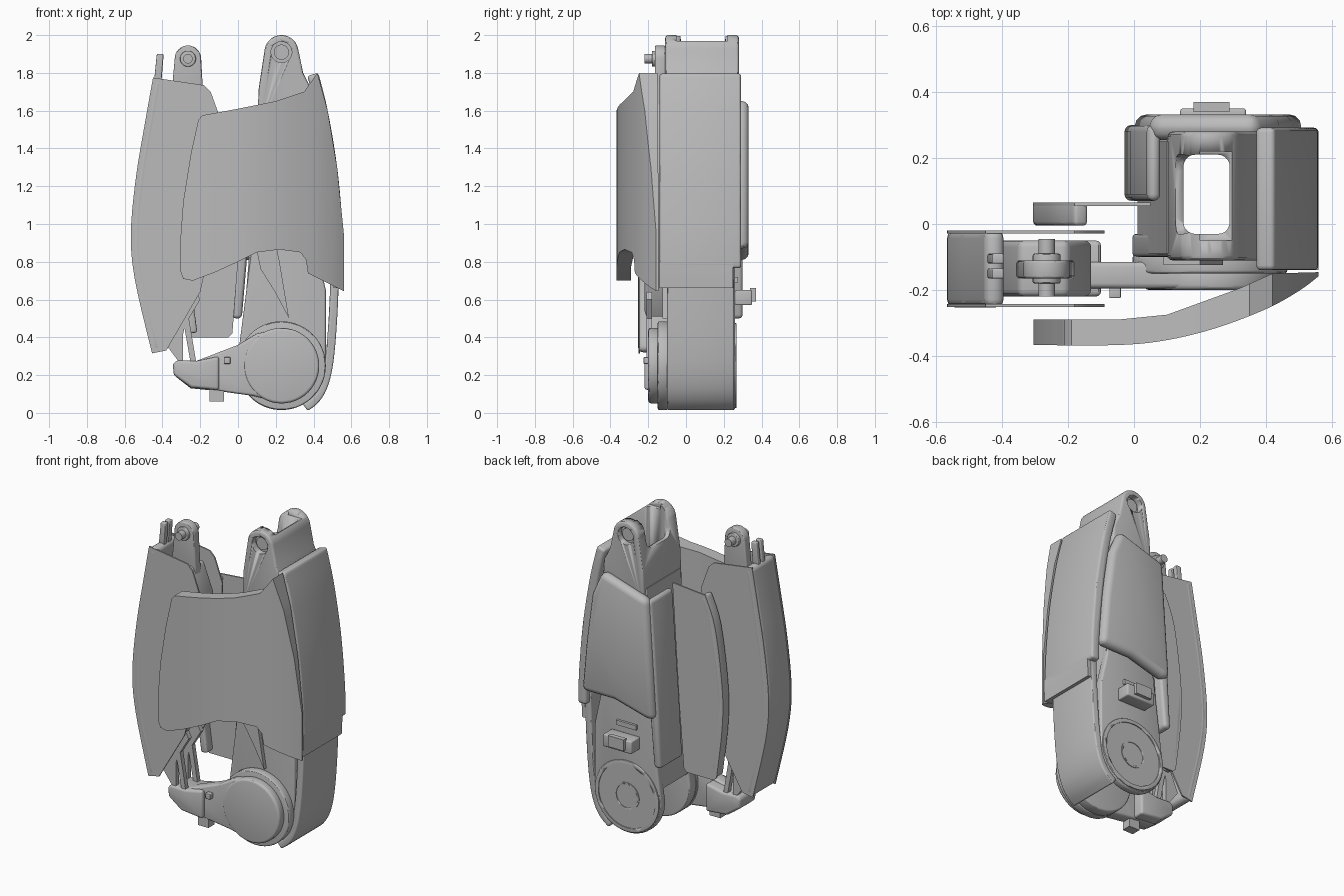
import bpy, bmesh, math
from mathutils import Vector

if "Cube" in bpy.data.objects:
    bpy.data.objects.remove(bpy.data.objects["Cube"], do_unlink=True)

grey = bpy.data.materials.new("plain grey")
grey.use_nodes = True
grey.diffuse_color = (0.5, 0.5, 0.5, 1)
grey.node_tree.nodes["Principled BSDF"].inputs["Base Color"].default_value = (0.5, 0.5, 0.5, 1)


def finish(name, bm, bevel=0, angle=30):
    bmesh.ops.recalc_face_normals(bm, faces=bm.faces)
    mesh = bpy.data.meshes.new(name)
    bm.to_mesh(mesh)
    bm.free()
    ob = bpy.data.objects.new(name, mesh)
    bpy.context.collection.objects.link(ob)
    mesh.materials.append(grey)
    bpy.ops.object.select_all(action='DESELECT')
    ob.select_set(True)
    bpy.context.view_layer.objects.active = ob
    if bevel:
        m = ob.modifiers.new("round", 'BEVEL')
        m.width, m.segments, m.limit_method = bevel, 3, 'ANGLE'
        m.angle_limit = math.radians(40)
        bpy.ops.object.modifier_apply(modifier=m.name)
    bpy.ops.object.shade_smooth_by_angle(angle=math.radians(angle))
    return ob


def prism(name, pts, y0, y1, bevel=0):
    """Outline in x,z pushed along y."""
    bm = bmesh.new()
    face = bm.faces.new([bm.verts.new((x, y0, z)) for x, z in pts])
    new = bmesh.ops.extrude_face_region(bm, geom=[face])["geom"]
    bmesh.ops.translate(bm, vec=(0, y1 - y0, 0),
                        verts=[v for v in new if isinstance(v, bmesh.types.BMVert)])
    return finish(name, bm, bevel)


def box(name, x0, x1, y0, y1, z0, z1, bevel=0):
    return prism(name, [(x0, z0), (x1, z0), (x1, z1), (x0, z1)], y0, y1, bevel)


def arc(cx, cz, r, a0, a1, n=24):
    return [(cx + r * math.cos(math.radians(a0 + (a1 - a0) * i / n)),
             cz + r * math.sin(math.radians(a0 + (a1 - a0) * i / n))) for i in range(n + 1)]


def disc(name, x, z, r, y0, y1, bevel=0):
    return prism(name, arc(x, z, r, 0, 360, 48)[:-1], y0, y1, bevel)


def smooth(pts, n=5):
    """Soft curve through a few points."""
    out = []
    for i in range(len(pts) - 1):
        p = [Vector(pts[min(max(i + k, 0), len(pts) - 1)]) for k in (-1, 0, 1, 2)]
        for s in range(n):
            t = s / n
            out.append(tuple(0.5 * (2 * p[1] + (p[2] - p[0]) * t
                       + (2 * p[0] - 5 * p[1] + 4 * p[2] - p[3]) * t * t
                       + (3 * p[1] - p[0] - 3 * p[2] + p[3]) * t ** 3)))
    return out + [tuple(pts[-1])]


def strip(name, path, thick, y0, y1, bevel=0):
    """Band of given thickness on the left of a path in x,z."""
    inner = []
    for i, p in enumerate(path):
        d = Vector(path[min(i + 1, len(path) - 1)]) - Vector(path[max(i - 1, 0)])
        d.normalize()
        inner.append((p[0] - d.y * thick, p[1] + d.x * thick))
    return prism(name, path + inner[::-1], y0, y1, bevel)


def lerp(table, x):
    for (a, u), (b, v) in zip(table, table[1:]):
        if x <= b:
            return u + (v - u) * (x - a) / (b - a)
    return table[-1][1]


def cut(ob, cutter):
    bpy.context.view_layer.objects.active = ob
    m = ob.modifiers.new("cut", 'BOOLEAN')
    m.operation, m.object, m.solver = 'DIFFERENCE', cutter, 'EXACT'
    bpy.ops.object.modifier_apply(modifier=m.name)
    bpy.data.objects.remove(cutter, do_unlink=True)


# Main arm: hollow column between two rounded plates
cx, cz = 0.23, 0.25
plate = [(0.39, 1.66), (0.1, 1.6), (0.07, 0.85)] + arc(cx, cz, 0.235, 175, 360) + [(0.465, 0.65), (0.42, 0.85)]
prism("arm_front_plate", plate, -0.1, -0.03, 0.012)
prism("arm_back_plate", plate, 0.21, 0.26, 0.012)
prism("arm_inner_wall", [(0.1, 1.6), (0.15, 1.6), (0.13, 0.85), (0.06, 0.4), (0.01, 0.34), (0.04, 0.6), (0.06, 0.85)], -0.09, 0.25)
prism("arm_outer_wall", [(0.3, 1.66), (0.39, 1.66), (0.42, 0.85), (0.45, 0.5), (0.33, 0.5)], -0.09, 0.25)

# Lower joint discs
disc("joint_front_rim", cx, cz, 0.235, -0.15, -0.095, 0.01)
disc("joint_front_cap", cx, cz, 0.2, -0.2, -0.14, 0.015)
back_rim = disc("joint_back_rim", cx, cz, 0.225, 0.25, 0.268, 0.004)
cut(back_rim, disc("cutter", cx, cz, 0.2, 0.262, 0.3))
back_hub = disc("joint_back_hub", cx, cz, 0.085, 0.25, 0.266)
cut(back_hub, disc("cutter", cx, cz, 0.075, 0.258, 0.3))

# Top clevis with square shaft opening, side notch and pivot recesses
clevis = prism("top_clevis", [(0.1, 1.5), (0.4, 1.5), (0.385, 1.72), (0.345, 1.8)]
               + arc(cx, 1.91, 0.09, 10, 175) + [(0.11, 1.72)], -0.11, 0.28, 0.015)
bm = bmesh.new()
bmesh.ops.create_cube(bm, size=1)
for v in bm.verts:
    v.co = (0.22 + v.co.x * 0.14, 0.09 + v.co.y * 0.24, 1.8 + v.co.z)
bmesh.ops.bevel(bm, geom=[e for e in bm.edges if abs(e.verts[0].co.z - e.verts[1].co.z) > 0.5],
                offset=0.035, segments=5, profile=0.5, affect='EDGES')
cut(clevis, finish("cutter", bm))
cut(clevis, box("cutter", 0, 0.2, -0.03, 0.21, 1.82, 2.2, 0.05))
cut(clevis, box("cutter", 0.2, 0.5, -0.05, 0.22, 1.97, 2.2))
for y in (-0.15, 0.24):
    cut(clevis, disc("cutter", cx, 1.91, 0.055, y, y + 0.08))
disc("pivot_front_pin", cx, 1.91, 0.04, -0.085, -0.05)
disc("pivot_back_pin", cx, 1.91, 0.04, 0.22, 0.255)

# Outer side shell, wide above and narrow below
side = smooth([(0.555, 0.66), (0.56, 0.8), (0.553, 1.0), (0.525, 1.3), (0.475, 1.6), (0.425, 1.8)])
strip("side_shell", side[4:], 0.06, -0.14, 0.292, 0.015)
strip("side_shell_step", side[:6], 0.05, -0.14, 0.25)
low = smooth([(0.37, 0.01), (0.43, 0.06), (0.475, 0.14), (0.505, 0.27), (0.525, 0.5), (0.54, 0.85)])
strip("lower_side_shell", low, 0.045, -0.1, 0.255, 0.01)

# Back cover wrapping onto the inner side
prism("back_cover", [(0.05, 1.56), (0.37, 1.66), (0.44, 1.5), (0.48, 1.2), (0.51, 0.87),
                     (0.28, 0.87), (0.06, 0.81), (0.0, 0.81)], 0.255, 0.332, 0.035)
prism("back_cover_flange", [(0.04, 1.55), (0.08, 1.55), (0.05, 0.85), (0.02, 0.5),
                            (-0.03, 0.5), (-0.01, 0.85)], 0.07, 0.3, 0.03)

# Back latch
box("latch_block", 0.14, 0.34, 0.26, 0.35, 0.57, 0.65, 0.008)
box("latch_tongue", 0.18, 0.29, 0.34, 0.37, 0.59, 0.66)
box("latch_base", 0.16, 0.3, 0.255, 0.275, 0.69, 0.72)

# Bowed front cover built from columns
top = [(-0.305, 0.92), (-0.29, 1.12), (-0.25, 1.37), (-0.21, 1.55), (-0.19, 1.575), (0.0, 1.61),
       (0.2, 1.65), (0.35, 1.7), (0.385, 1.75), (0.42, 1.8), (0.475, 1.6), (0.525, 1.3), (0.56, 0.95)]
bottom = [(-0.305, 0.75), (-0.29, 0.71), (-0.24, 0.7), (-0.12, 0.745), (0.0, 0.8), (0.1, 0.85), (0.22, 0.865),
          (0.33, 0.85), (0.36, 0.81), (0.37, 0.74), (0.56, 0.645)]
outer = smooth([(-0.305, -0.367), (-0.05, -0.367), (0.1, -0.352), (0.25, -0.315), (0.4, -0.258), (0.5, -0.203), (0.56, -0.158)])
inner = [(-0.305, -0.29), (-0.05, -0.29), (0.1, -0.275), (0.32, -0.195), (0.42, -0.15), (0.56, -0.146)]
xs = sorted({round(p[0], 3) for p in top + bottom + outer})
bm = bmesh.new()
prev = None
for x in xs:
    yo, yi, zt, zb = lerp(outer, x), lerp(inner, x), lerp(top, x), lerp(bottom, x)
    ring = [bm.verts.new(c) for c in ((x, yo, zb), (x, yo, zt), (x, yi, zt), (x, yi, zb))]
    if prev:
        for i in range(4):
            bm.faces.new((prev[i], prev[i - 1], ring[i - 1], ring[i]))
    else:
        bm.faces.new(ring)
    prev = ring
bm.faces.new(prev)
finish("front_cover", bm)

# Thin rear panel with a thick curved lip
lip = smooth([(-0.18, 1.56), (-0.25, 1.37), (-0.3, 1.0), (-0.3, 0.75), (-0.26, 0.42)])
prism("rear_panel", lip + [(-0.24, 0.4), (-0.05, 0.4), (-0.03, 0.42), (0.0, 0.8), (0.05, 1.58)], 0.055, 0.065)
strip("rear_panel_lip", lip, 0.045, -0.005, 0.065, 0.012)

# Folded second arm: channel cover
edge = smooth([(-0.45, 1.775), (-0.49, 1.55), (-0.54, 1.25), (-0.567, 0.95), (-0.545, 0.7), (-0.455, 0.315)])
sheet = edge + [(-0.38, 0.33), (-0.2, 0.64), (-0.12, 1.0), (-0.09, 1.55), (-0.145, 1.7), (-0.18, 1.735)]
prism("channel_front_sheet", sheet, -0.252, -0.243)
prism("channel_back_sheet", sheet, -0.029, -0.02)
strip("channel_outer_wall", edge, 0.06, -0.253, -0.019, 0.025)

# Second arm core, top eye, bolt and prongs
prism("second_arm_core", [(-0.35, 1.68), (-0.2, 1.68), (-0.13, 1.5), (-0.16, 1.0), (-0.25, 0.65),
                          (-0.33, 0.5), (-0.42, 0.7), (-0.47, 1.0)], -0.22, -0.05, 0.02)
prism("second_arm_eye", [(-0.36, 1.6), (-0.18, 1.6)] + arc(-0.265, 1.875, 0.07, 0, 180), -0.165, -0.11, 0.008)
disc("eye_boss", -0.265, 1.875, 0.042, -0.18, -0.09, 0.005)
disc("eye_bolt", -0.265, 1.875, 0.025, -0.22, -0.045)
for y in (-0.165, -0.12):
    prism("prong", [(-0.45, 1.7), (-0.41, 1.7), (-0.395, 1.88), (-0.395, 1.9), (-0.43, 1.9), (-0.435, 1.85)], y, y + 0.03, 0.005)

# Fork struts between second arm and lower link
for y in (-0.21, -0.09):
    prism("fork_outer_leg", [(-0.38, 0.36), (-0.3, 0.55), (-0.26, 0.55), (-0.29, 0.42), (-0.29, 0.24)], y, y + 0.03)
    prism("fork_inner_leg", [(-0.31, 0.6), (-0.22, 0.64), (-0.2, 0.6), (-0.26, 0.5), (-0.22, 0.26), (-0.25, 0.26)], y, y + 0.03)

# Lower link reaching from joint to fork
prism("lower_link", [(0.2, 0.06), (0.08, 0.09), (-0.1, 0.115), (-0.25, 0.13), (-0.34, 0.2), (-0.345, 0.26),
                     (-0.32, 0.28), (-0.22, 0.275), (0.0, 0.36), (0.1, 0.42), (0.2, 0.44)], -0.195, -0.115, 0.015)
prism("link_end", [(-0.25, 0.135), (-0.34, 0.2), (-0.345, 0.26), (-0.32, 0.28), (-0.22, 0.275), (-0.1, 0.3), (-0.1, 0.12)], -0.22, -0.05, 0.02)
box("link_tab", -0.15, -0.075, -0.19, -0.13, 0.06, 0.13)
box("link_button", -0.075, -0.04, -0.225, -0.19, 0.26, 0.295, 0.004)

# Angled bracket on the arm front
prism("front_bracket", [(0.09, 0.9), (0.12, 0.76), (0.19, 0.65), (0.27, 0.5), (0.22, 0.8), (0.2, 0.9)], -0.125, -0.095)
